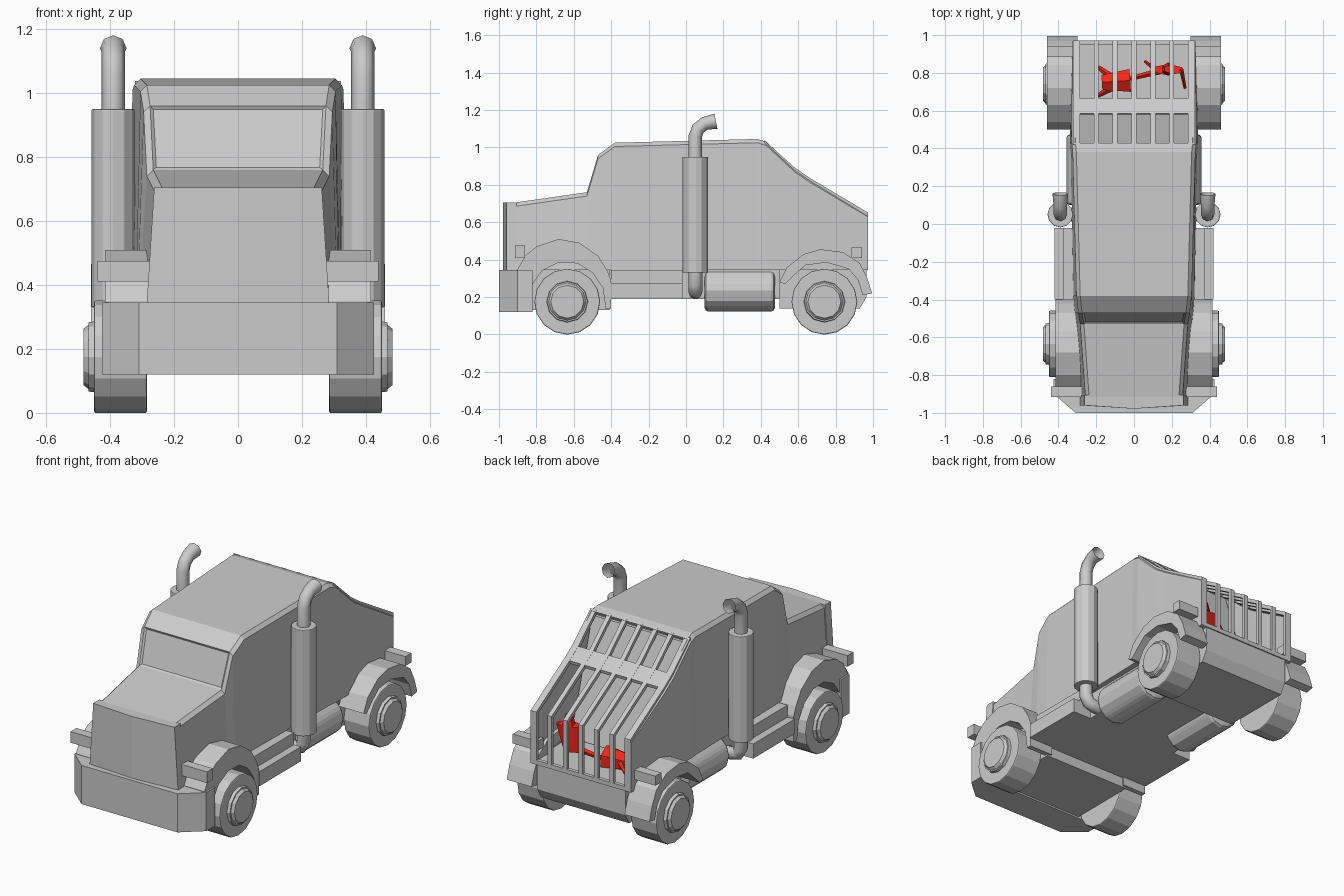
import bpy, bmesh
from math import pi
from mathutils import Matrix, Vector

if "Cube" in bpy.data.objects:
    bpy.data.objects.remove(bpy.data.objects["Cube"])

red = bpy.data.materials.new("red")
red.diffuse_color = (0.9, 0.02, 0.01, 1)
red.use_nodes = True
red.node_tree.nodes["Principled BSDF"].inputs["Base Color"].default_value = red.diffuse_color


def finish(name, bm, mirror=False, mat=None, bevel=0):
    bmesh.ops.recalc_face_normals(bm, faces=bm.faces[:])
    me = bpy.data.meshes.new(name)
    bm.to_mesh(me)
    bm.free()
    ob = bpy.data.objects.new(name, me)
    bpy.context.collection.objects.link(ob)
    if mat:
        me.materials.append(mat)
    if bevel:
        mod = ob.modifiers.new("bevel", 'BEVEL')
        mod.width, mod.segments = bevel, 2
    if mirror:
        ob.modifiers.new("mirror", 'MIRROR')
    return ob


def prism(name, pts, lo, hi, axis='x', **kw):
    """Extrude a 2D outline: (y, z) along x, or (x, y) along z."""
    bm = bmesh.new()
    place = (lambda p, h: (h, *p)) if axis == 'x' else (lambda p, h: (*p, h))
    a = [bm.verts.new(place(p, lo)) for p in pts]
    b = [bm.verts.new(place(p, hi)) for p in pts]
    bm.faces.new(a)
    bm.faces.new(b[::-1])
    for i in range(len(pts)):
        j = (i + 1) % len(pts)
        bm.faces.new((a[i], a[j], b[j], b[i]))
    return finish(name, bm, **kw)


def box(name, x, y, z, **kw):
    return prism(name, [(y[0], z[0]), (y[1], z[0]), (y[1], z[1]), (y[0], z[1])], *x, **kw)


def rod(name, p, q, r1, r2=None, sides=12, squash=1, **kw):
    """Cylinder or cone between two points."""
    p, q = Vector(p), Vector(q)
    d = q - p
    m = Matrix.Translation((p + q) / 2) @ d.to_track_quat('Z', 'Y').to_matrix().to_4x4()
    if squash != 1:
        c = (p + q) / 2
        m = Matrix.Translation(c) @ Matrix.Diagonal((1, squash, 1, 1)) @ Matrix.Translation(-c) @ m
    bm = bmesh.new()
    bmesh.ops.create_cone(bm, cap_ends=True, segments=sides, radius1=r1,
                          radius2=r1 if r2 is None else r2, depth=d.length, matrix=m)
    return finish(name, bm, **kw)


def pipes(name, pts, r, flare=1):
    """Mirrored pair of bent pipes."""
    cu = bpy.data.curves.new(name, 'CURVE')
    cu.dimensions = '3D'
    cu.bevel_depth, cu.bevel_resolution = r, 2
    for s in (1, -1):
        sp = cu.splines.new('POLY')
        sp.points.add(len(pts) - 1)
        for pt, (x, y, z) in zip(sp.points, pts):
            pt.co = (s * x, y, z, 1)
        sp.points[-1].radius = flare
    bpy.context.collection.objects.link(bpy.data.objects.new(name, cu))


# Body shell: hood, windscreen, roof and open sloping back
stations = [  # y, top z, half width at top, half width at base
    (-.95, .70, .255, .28), (-.53, .76, .285, .31), (-.47, .96, .295, .315),
    (-.38, 1.025, .305, .32), (.38, 1.045, .325, .335), (.43, 1.03, .33, .34),
    (.58, .89, .33, .34), (.66, .835, .33, .335), (.97, .65, .325, .325)]
bm = bmesh.new()
rings = []
for y, z, t, b in stations:
    half = [(b, .345), (t, z - .02), (t - .02, z)]
    ring = half + [(-x, h) for x, h in half[::-1]]
    rings.append([bm.verts.new((x, y, h)) for x, h in ring])
screen = None
bm.faces.new(rings[0])
for i in range(len(rings) - 1):
    for k in range(6):
        if k == 2 and i >= 5:
            continue
        n = (k + 1) % 6
        f = bm.faces.new((rings[i][k], rings[i][n], rings[i + 1][n], rings[i + 1][k]))
        if (i, k) == (1, 2):
            screen = f
bmesh.ops.recalc_face_normals(bm, faces=bm.faces[:])
bmesh.ops.inset_individual(bm, faces=[screen], thickness=.014, depth=-.008)
body = finish("body_shell", bm)
sol = body.modifiers.new("thickness", 'SOLIDIFY')
sol.thickness, sol.offset = .015, -1

# Grille surround, slightly bowed
bm = bmesh.new()
front, back = [], []
for x, bow in ((-1, 0), (0, -.018), (1, 0)):
    for w, z in ((.285, .345), (.262, .705)):
        front.append(bm.verts.new((x * w, -.96 + bow, z)))
        back.append(bm.verts.new((x * w, -.905, z)))
for v in (front, back):
    for i in (0, 2):
        bm.faces.new((v[i], v[i + 2], v[i + 3], v[i + 1]))
outline = (0, 2, 4, 5, 3, 1)
for i, j in zip(outline, outline[1:] + outline[:1]):
    bm.faces.new((front[i], front[j], back[j], back[i]))
finish("grille_surround", bm)

# Cage bars over the back
bar = [(.42, 1.037), (.58, .893), (.66, .838), (.972, .652), (.972, .345),
       (.952, .345), (.952, .64), (.65, .818), (.57, .872), (.42, 1.01)]
for i in range(-2, 3):
    prism("cage_bar", bar, i * .1 - .013, i * .1 + .013)
prism("cage_side_frame", bar, .285, .322, mirror=True)
prism("cage_crosspiece", [(.585, .888), (.665, .834), (.66, .815), (.58, .87)], -.32, .32)
box("cage_sill", (-.32, .32), (.95, .972), (.345, .37))
prism("cage_bulkhead", [(.40, 1.0), (.42, 1.0), (.62, .36), (.60, .36)], -.31, .31)

# Bumper and underbody
prism("bumper", [(.425, -.82), (.425, -.9), (.31, -1), (-.31, -1), (-.425, -.9), (-.425, -.82)],
      .12, .345, axis='z')
box("front_pan", (-.285, .285), (-.85, -.41), (.13, .345))
box("chassis_deck", (-.3, .3), (-.41, .5), (.19, .345))
prism("rear_pan", [(.5, .345), (.5, .14), (.93, .14), (.965, .2), (.965, .345)], -.285, .285)
prism("side_step", [(-.40, .19), (-.02, .19), (-.02, .345), (-.40, .345)], .28, .375, mirror=True)
prism("side_step_tread", [(-.40, .19), (-.02, .19), (-.02, .275), (-.40, .275)], .37, .42, mirror=True)
rod("fuel_tank", (.245, .1, .235), (.245, .475, .235), .113, bevel=.02, mirror=True)

# Wheels and hubs
for y in (-.635, .74):
    rod("tyre", (.285, y, .175), (.45, y, .175), .176, sides=16, bevel=.006, mirror=True)
    rod("hub", (.44, y, .175), (.468, y, .175), .112, .108, mirror=True)
    rod("hub_cap", (.468, y, .175), (.483, y, .175), .1, .088, mirror=True)

# Mudguards and lamps
prism("front_mudguard",
      [(-.9, .2), (-.9, .35), (-.86, .42), (-.8, .47), (-.68, .51), (-.57, .49), (-.47, .42),
       (-.42, .34), (-.40, .29), (-.40, .14), (-.43, .14), (-.445, .25), (-.5, .33),
       (-.58, .38), (-.68, .385), (-.77, .34), (-.82, .27), (-.83, .2)], .26, .415, mirror=True)
prism("rear_mudguard",
      [(.50, .28), (.54, .36), (.63, .43), (.72, .455), (.84, .44), (.93, .38), (.97, .3),
       (.995, .22), (.945, .21), (.92, .29), (.87, .35), (.75, .385), (.64, .37), (.57, .31),
       (.53, .27)], .3, .46, mirror=True)
box("front_lamp", (.26, .44), (-.915, -.86), (.41, .475), mirror=True)
box("rear_lamp", (.3, .46), (.885, .94), (.41, .465), mirror=True)

# Exhaust stacks
rod("exhaust_stack", (.39, .05, .33), (.39, .05, .95), .068, bevel=.004, mirror=True)
pipes("exhaust_top_pipe", [(.39, .05, .93), (.39, .05, 1.06), (.39, .065, 1.1),
                           (.39, .1, 1.128), (.39, .16, 1.14)], .036, 1.15)
pipes("exhaust_elbow", [(.39, .05, .35), (.39, .05, .27), (.37, .05, .235),
                        (.33, .05, .225), (.24, .05, .225)], .037)

# Red figure inside the cage
rod("figure_torso", (.16, .81, .4), (.18, .82, .55), .06, .085, sides=6, squash=.35, mat=red)
rod("figure_head", (.18, .82, .55), (.18, .82, .61), .035, .02, sides=6, mat=red)
rod("figure_arm", (.25, .82, .54), (.27, .72, .45), .012, .008, sides=5, mat=red)
rod("figure_arm", (.11, .82, .54), (.06, .86, .42), .012, .008, sides=5, mat=red)
rod("figure_leg", (.14, .81, .42), (-.02, .77, .38), .018, .012, sides=5, mat=red)
rod("figure_lower_body", (-.02, .76, .39), (-.17, .75, .39), .07, .045, sides=6, mat=red)
rod("figure_leg", (-.12, .72, .4), (-.19, .68, .37), .02, .01, sides=5, mat=red)
rod("figure_leg", (-.12, .78, .4), (-.19, .83, .37), .02, .01, sides=5, mat=red)
